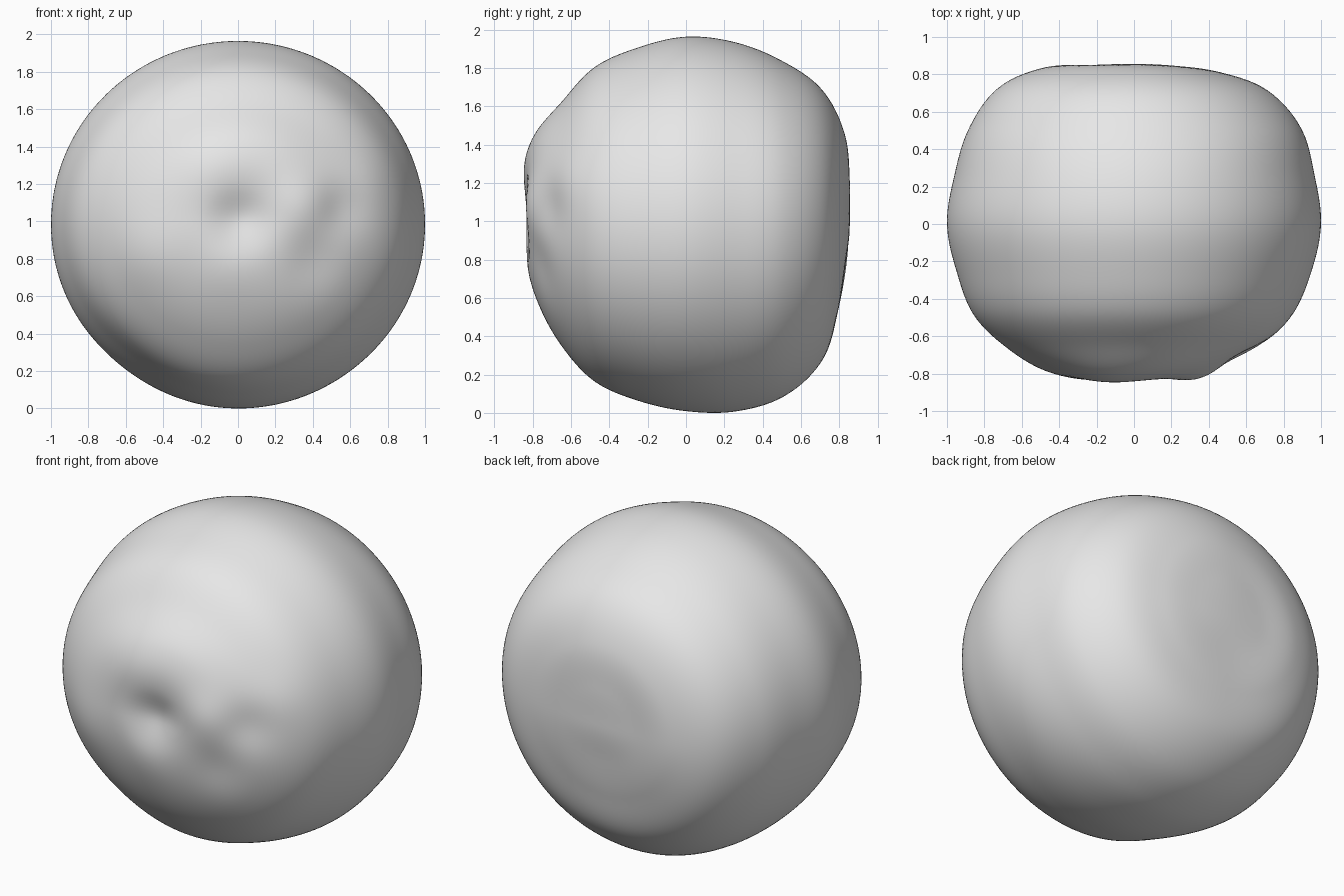
import bpy, bmesh, math
from mathutils import Vector

cube = bpy.data.objects.get("Cube")
if cube:
    bpy.data.objects.remove(cube, do_unlink=True)

MID = 0.985
# Radius every 15 degrees from the front pole to the back pole
UP = [.82, .88, .915, .912, .95, .957, .98, .985, .99, 1.0, .955, .885, .855]
LEFT = [.82, .86, .892, .935, .975, .982, 1, 1, 1.03, 1.01, .935, .875, .855]
DOWN = [.82, .845, .876, .91, .95, .955, .975, 1.01, 1.033, 1.005, .915, .86, .855]
RIGHT = [.82, .865, .907, .945, .985, .982, 1, .995, 1.02, 1.028, .965, .88, .855]

# Soft bumps and dents: direction point, width, height
LUMPS = [
    ((.03, -.82, .08), .15, -.04),
    ((-.13, -.82, .30), .15, .015),
    ((.33, -.78, .10), .12, .025),
    ((.53, -.65, .08), .11, -.025),
    ((.66, -.60, .20), .12, .012),
    ((.40, -.75, -.20), .13, -.02),
    ((-.05, -.80, -.22), .14, .012),
    ((-.45, -.70, -.15), .15, .012),
    ((-.55, -.30, -.75), .25, -.025),
]
LUMPS = [(Vector(p).normalized(), w, h) for p, w, h in LUMPS]


def smooth_sample(profile, theta):
    """Smooth cubic through the profile radii."""
    t = theta / math.pi * (len(profile) - 1)
    i = min(int(t), len(profile) - 2)
    f = t - i
    a, b = profile[i], profile[i + 1]
    before = profile[i - 1] if i > 0 else b
    after = profile[i + 2] if i + 2 < len(profile) else a
    m, n = (b - before) / 2, (after - a) / 2
    return a + f * (m + f * (3 * (b - a) - 2 * m - n + f * (2 * (a - b) + m + n)))


def radius(d):
    theta = math.acos(max(-1, min(1, -d.y)))
    across = d.x * d.x + d.z * d.z
    share = d.x * d.x / across if across > 1e-9 else .5
    side = smooth_sample(LEFT if d.x > 0 else RIGHT, theta)
    tall = smooth_sample(UP if d.z > 0 else DOWN, theta)
    r = share * side + (1 - share) * tall
    for c, w, h in LUMPS:
        r += h * math.exp(-(d - c).length_squared / (2 * w * w))
    return r


# Lumpy rounded body
bm = bmesh.new()
bmesh.ops.create_icosphere(bm, subdivisions=6, radius=1)
for v in bm.verts:
    d = v.co.normalized()
    v.co = d * radius(d)
lowest = min(v.co.z for v in bm.verts)
for v in bm.verts:
    v.co.z -= lowest
for f in bm.faces:
    f.smooth = True
mesh = bpy.data.meshes.new("lumpy_ball")
bm.to_mesh(mesh)
bm.free()
ball = bpy.data.objects.new("lumpy_ball", mesh)
bpy.context.collection.objects.link(ball)

# Plain grey surface
grey = bpy.data.materials.new("light_grey")
grey.use_nodes = True
grey.diffuse_color = (.8, .8, .8, 1)
grey.node_tree.nodes["Principled BSDF"].inputs["Base Color"].default_value = (.8, .8, .8, 1)
mesh.materials.append(grey)
